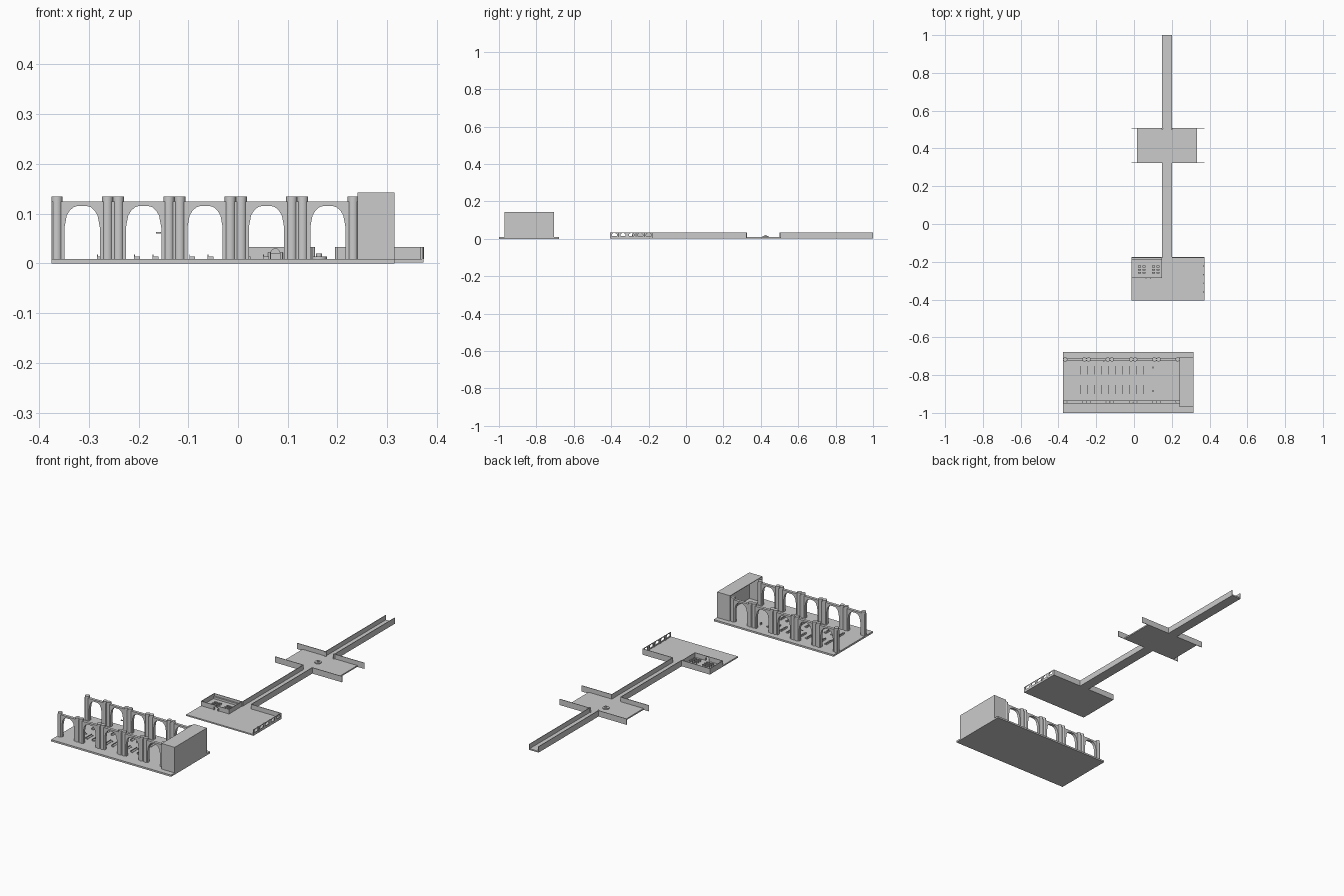
import bpy, bmesh, math

if "Cube" in bpy.data.objects:
    bpy.data.objects.remove(bpy.data.objects["Cube"])


def finish(name, bm):
    bmesh.ops.recalc_face_normals(bm, faces=bm.faces)
    me = bpy.data.meshes.new(name)
    bm.to_mesh(me)
    bm.free()
    ob = bpy.data.objects.new(name, me)
    bpy.context.collection.objects.link(ob)
    return ob


def add_box(bm, x0, x1, y0, y1, z0, z1):
    vs = bmesh.ops.create_cube(bm, size=1)["verts"]
    for v in vs:
        v.co = ((x0 + x1) / 2 + v.co.x * (x1 - x0),
                (y0 + y1) / 2 + v.co.y * (y1 - y0),
                (z0 + z1) / 2 + v.co.z * (z1 - z0))


def boxes(name, *dims):
    bm = bmesh.new()
    for d in dims:
        add_box(bm, *d)
    return finish(name, bm)


def cylinder(name, x, y, z0, z1, r, seg=16):
    bm = bmesh.new()
    bmesh.ops.create_cone(bm, cap_ends=True, segments=seg, radius1=r, radius2=r, depth=z1 - z0)
    bmesh.ops.translate(bm, verts=bm.verts, vec=(x, y, (z0 + z1) / 2))
    for f in bm.faces:
        f.smooth = len(f.verts) == 4
    for e in bm.edges:
        e.smooth = all(len(f.verts) == 4 for f in e.link_faces)
    return finish(name, bm)


def arch_panel(name, centre, half, z0, z1, opening, thick, axis="x"):
    # upright panel with an arched gap open at the foot; opening = right half, foot to crown
    right = [(u, z) for u, z in opening]
    left = [(-u, z) for u, z in reversed(opening) if u > 0]
    pts = [(-half, z0), (-half, z1), (half, z1), (half, z0)] + right + left
    bm = bmesh.new()
    cx, cy = centre
    if axis == "x":
        vs = [bm.verts.new((cx + u, cy - thick / 2, z)) for u, z in pts]
        d = (0, thick, 0)
    else:
        vs = [bm.verts.new((cx - thick / 2, cy + u, z)) for u, z in pts]
        d = (thick, 0, 0)
    face = bm.faces.new(vs)
    ext = bmesh.ops.extrude_face_region(bm, geom=[face])["geom"]
    bmesh.ops.translate(bm, verts=[g for g in ext if isinstance(g, bmesh.types.BMVert)], vec=d)
    return finish(name, bm)


# nave floor and open-fronted apse
boxes("nave_floor", (-.375, .315, -1, -.678, 0, .009))
T = .003
boxes("apse",
      (.315 - T, .315, -.97, -.705, .009, .142),
      (.24, .315, -.97, -.97 + T, .009, .142),
      (.24, .315, -.705 - T, -.705, .009, .142),
      (.24, .315, -.97, -.705, .142 - T, .142))

# arcades with paired round columns
PITCH = .1235
nave_arch = [(.0355, .009), (.0355, .072), (.031, .096), (.025, .106), (.017, .113), (.010, .115), (0, .115)]
for y in (-.717, -.942):
    for i in range(5):
        x = -.375 + PITCH * (i + .5)
        arch_panel("nave_arch", (x, y), PITCH / 2, .009, .124, nave_arch, .015)
        for s in (-1, 1):
            cylinder("nave_column", x + s * (PITCH / 2 - .011), y, 0, .134, .0112)

# pews, two blocks of ten
for y0 in (-.798, -.90):
    for i in range(10):
        x = -.283 + i * .037
        boxes("pew",
              (x, x + .002, y0, y0 + .047, .009, .018),
              (x, x + .012, y0, y0 + .047, .012, .0138),
              (x, x + .012, y0, y0 + .002, .009, .0138),
              (x, x + .012, y0 + .045, y0 + .047, .009, .0138))
for y in (-.76, -.885):
    boxes("lectern", (.098, .104, y - .005, y + .005, .009, .02))
boxes("wall_bracket", (-.165, -.155, -.728, -.722, .060, .063))

# great hall floor and north wall, split by the corridor doorway
Z0, ZF, ZT = .002, .009, .033
W = .003
boxes("hall_floor", (-.014, .373, -.406, -.176, Z0, ZF))
boxes("hall_north_wall",
      (-.014, .15, -.176 - W, -.176, Z0, ZT),
      (.2, .373, -.176 - W, -.176, Z0, ZT))

# hall east wall with arched windows
boxes("window_sill_wall", (.373 - W, .373, -.406, -.176, Z0, .015))
small_arch = [(.014, .015), (.014, .023), (.010, .028), (.005, .030), (0, .0305)]
for i in range(5):
    arch_panel("window_arch", (.373 - W / 2, -.383 + i * .046), .023, .015, ZT, small_arch, W, "y")
for i in range(1, 5):
    cylinder("window_column", .370, -.406 + i * .046, ZF, ZT, .004, 12)

# side room with an arched door in its south wall
boxes("side_room_walls",
      (-.014, -.014 + W, -.285, -.176, Z0, ZT),
      (.148 - W, .148, -.285, -.176, ZF, ZT),
      (-.014, .045, -.285, -.285 + W, ZF, ZT),
      (.105, .148, -.285, -.285 + W, ZF, ZT),
      (-.011, .145, -.187, -.179, ZF, .02))
door_arch = [(.010, ZF), (.010, .020), (.007, .026), (.003, .029), (0, .0295)]
arch_panel("side_room_door", (.075, -.285 + W / 2), .03, ZF, ZT, door_arch, W)
for s in (-1, 1):
    cylinder("door_post", .075 + s * .012, -.287, ZF, .022, .003, 12)

# tables in the side room
for x in (.021, .045, .095, .119):
    for y in (-.225, -.241, -.257):
        boxes("table",
              (x, x + .017, y - .004, y + .004, .016, .018),
              (x + .001, x + .003, y - .003, y + .003, ZF, .016),
              (x + .014, x + .016, y - .003, y + .003, ZF, .016))

# corridors: open-topped troughs
for y0, y1 in ((-.176, .322), (.508, 1.0)):
    boxes("corridor",
          (.148, .202, y0, y1, Z0, ZF),
          (.148, .148 + W, y0, y1, Z0, ZT),
          (.202 - W, .202, y0, y1, Z0, ZT))

# middle court with long side walls and a round basin
boxes("court_floor", (.017, .333, .322, .508, Z0, ZF))
for y in (.322, .508 - W):
    boxes("court_wall",
          (-.014, .15, y, y + W, Z0, ZT),
          (.2, .373, y, y + W, Z0, ZT))
for x in (.15, .2):
    cylinder("court_door_column", x, .504, ZF, ZT, .005, 12)
cylinder("basin", .163, .425, ZF, .014, .016, 24)
cylinder("basin_pedestal", .163, .425, .014, .02, .006, 16)
